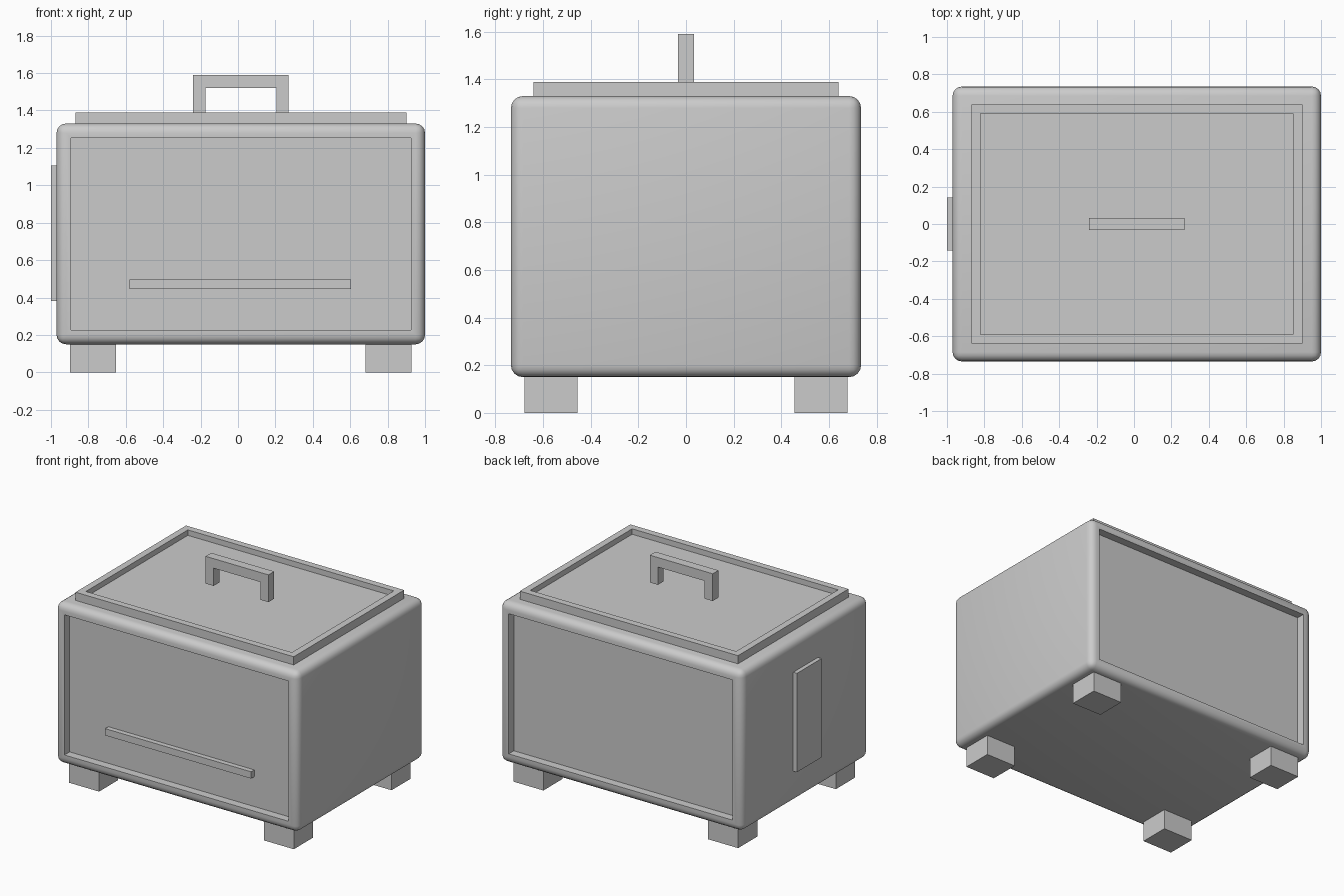
import bpy, bmesh
from mathutils import Vector

if "Cube" in bpy.data.objects:
    bpy.data.objects.remove(bpy.data.objects["Cube"])

CX = 0.015  # body centre in x


def finish(name, bm):
    bmesh.ops.recalc_face_normals(bm, faces=bm.faces)
    me = bpy.data.meshes.new(name)
    bm.to_mesh(me)
    bm.free()
    ob = bpy.data.objects.new(name, me)
    bpy.context.collection.objects.link(ob)
    return ob


def box_bm(lo, hi):
    lo, hi = Vector(lo), Vector(hi)
    bm = bmesh.new()
    bmesh.ops.create_cube(bm, size=1)
    bmesh.ops.scale(bm, vec=hi - lo, verts=bm.verts)
    bmesh.ops.translate(bm, vec=(lo + hi) / 2, verts=bm.verts)
    return bm


def box(name, lo, hi):
    return finish(name, box_bm(lo, hi))


def recess(bm, direction, border, depth):
    """Inset the large flat face pointing along direction and sink it."""
    d = Vector(direction)
    bm.normal_update()
    face = max((f for f in bm.faces if f.normal.dot(d) > 0.99),
               key=lambda f: f.calc_area())
    bmesh.ops.inset_individual(bm, faces=[face], thickness=border)
    new = bmesh.ops.extrude_discrete_faces(bm, faces=[face])["faces"][0]
    bmesh.ops.translate(bm, vec=-d * depth, verts=new.verts)


# Rounded body with sunken front and back panels
bm = box_bm((-0.97, -0.735, 0.15), (1.0, 0.735, 1.33))
bmesh.ops.bevel(bm, geom=bm.edges[:], offset=0.05, segments=4,
                profile=0.5, affect='EDGES')
for side in (-1, 1):
    recess(bm, (0, side, 0), 0.037, 0.06)
body = finish("body", bm)
bpy.context.view_layer.objects.active = body
body.select_set(True)
bpy.ops.object.shade_smooth_by_angle(angle=0.6)

# Lid with a raised rim
bm = box_bm((-0.87, -0.64, 1.33), (0.90, 0.64, 1.39))
recess(bm, (0, 0, 1), 0.07, 0.04)
finish("lid", bm)

# Lid handle: U-shaped profile extruded in y
profile = [(-0.255, 1.39), (-0.255, 1.59), (0.255, 1.59), (0.255, 1.39),
           (0.19, 1.39), (0.19, 1.52), (-0.19, 1.52), (-0.19, 1.39)]
bm = bmesh.new()
face = bm.faces.new([bm.verts.new((CX + x, -0.033, z)) for x, z in profile])
ext = bmesh.ops.extrude_face_region(bm, geom=[face])["geom"]
bmesh.ops.translate(bm, vec=(0, 0.066, 0),
                    verts=[v for v in ext if isinstance(v, bmesh.types.BMVert)])
finish("lid_handle", bm)

# Front bar and left side plate
box("front_bar", (-0.58, -0.712, 0.445), (0.605, -0.67, 0.495))
box("side_plate", (-1.0, -0.143, 0.38), (-0.965, 0.143, 1.105))

# Four feet
for sx, xn in ((-1, "left"), (1, "right")):
    for sy, yn in ((-1, "front"), (1, "back")):
        x, y = CX + sx * 0.79, sy * 0.566
        box(f"{yn}_{xn}_foot", (x - 0.122, y - 0.111, 0), (x + 0.122, y + 0.111, 0.15))
